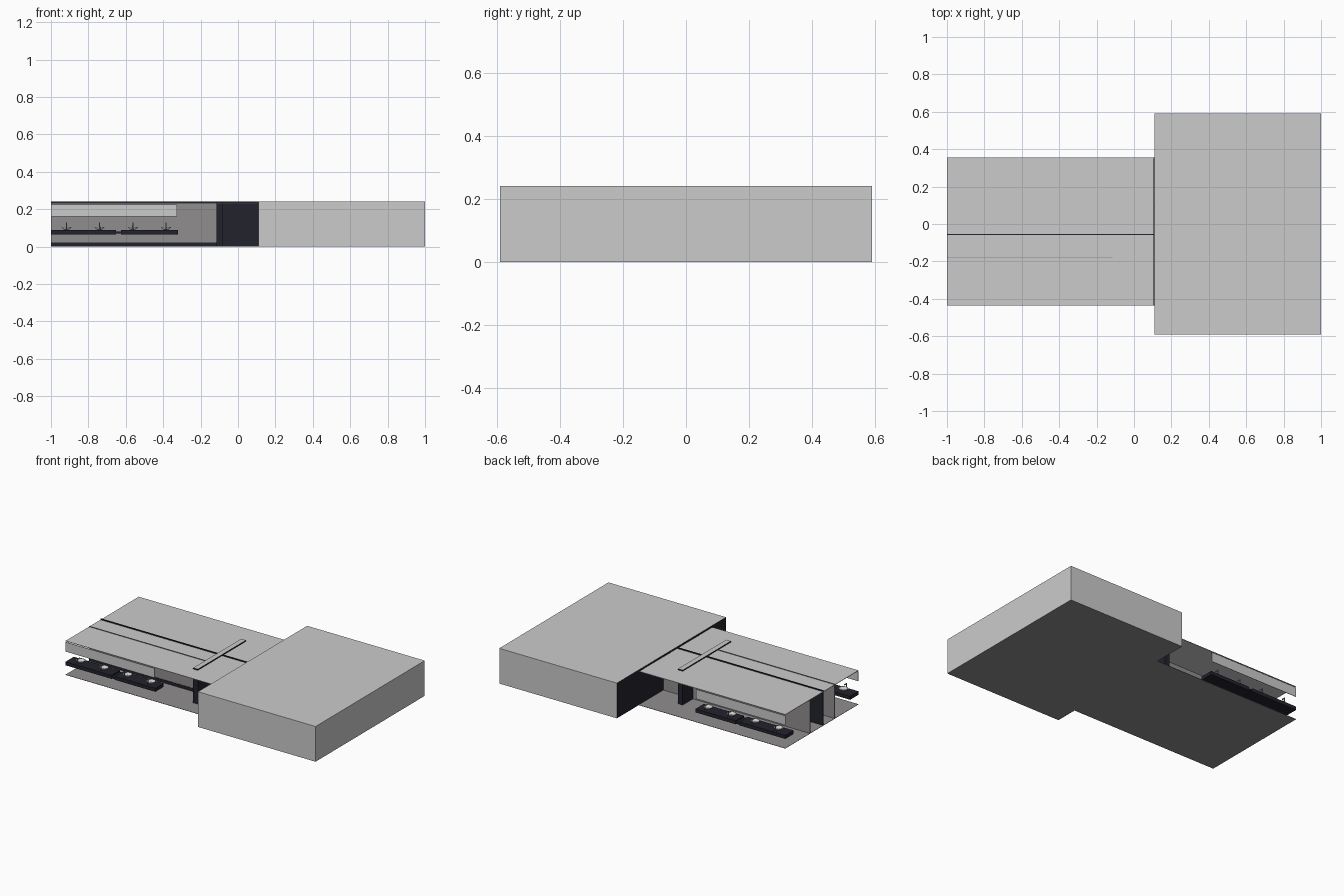
import bpy, bmesh, math

if "Cube" in bpy.data.objects:
    bpy.data.objects.remove(bpy.data.objects["Cube"])


def material(name, rgb):
    m = bpy.data.materials.new(name)
    m.diffuse_color = (*rgb, 1)
    m.use_nodes = True
    m.node_tree.nodes["Principled BSDF"].inputs["Base Color"].default_value = m.diffuse_color
    return m


LIGHT = material("light_grey", (0.6, 0.6, 0.6))
MID = material("mid_grey", (0.28, 0.27, 0.27))
DARK = material("dark_navy", (0.016, 0.016, 0.026))
CENTRE = -0.0405   # y of the wing's mirror line
HALF = 0.3955      # half width of the wing
TOP = 0.241


def finish(name, bm, *mats):
    me = bpy.data.meshes.new(name)
    bm.to_mesh(me)
    bm.free()
    for m in mats:
        me.materials.append(m)
    ob = bpy.data.objects.new(name, me)
    bpy.context.collection.objects.link(ob)
    return ob


def box(name, x, y, z, mat, rule=None, other=None):
    """Box from (min, max) pairs; faces matching the rule get the other material."""
    bm = bmesh.new()
    bmesh.ops.create_cube(bm, size=1)
    for v in bm.verts:
        v.co = [p[0] if c < 0 else p[1] for c, p in zip(v.co, (x, y, z))]
    bm.normal_update()
    if rule:
        for f in bm.faces:
            f.material_index = 1 if rule(f.normal) else 0
    return finish(name, bm, mat, *([other] if other else []))


def side_span(side, outer, inner):
    """y range at distances from the wing's mirror line."""
    return tuple(sorted((CENTRE + side * outer, CENTRE + side * inner)))


def lathe(name, x, y, profile, mat, sides=16):
    bm = bmesh.new()
    rings = [[bm.verts.new((x + r * math.cos(a), y + r * math.sin(a), z))
              for a in (2 * math.pi * i / sides for i in range(sides))]
             for r, z in profile]
    for lo, hi in zip(rings, rings[1:]):
        for i in range(sides):
            j = (i + 1) % sides
            bm.faces.new((lo[i], lo[j], hi[j], hi[i]))
    bm.faces.new(rings[0][::-1])
    bm.faces.new(rings[-1])
    ob = finish(name, bm, mat)
    for p in ob.data.polygons:
        p.use_smooth = len(p.vertices) == 4
    return ob


# Main hall: light shell, dark side towards the wing, mid grey underside
hall = box("main_hall", (0.11, 1), (-0.59, 0.59), (0, TOP), LIGHT,
           lambda n: n.z < -0.5, MID)
hall.data.materials.append(DARK)
for p in hall.data.polygons:
    if p.normal.x < -0.5:
        p.material_index = 2

# Wing floor and roof sheets
wing_y = (CENTRE - HALF, CENTRE + HALF)
box("wing_floor", (-1, 0.11), wing_y, (0, 0.002), MID)
box("wing_roof", (-1, 0.105), wing_y, (0.230, 0.233), LIGHT)

# Dark spine wall along the corridor, rising just above the roof
box("spine_wall", (-1, 0.11), (-0.058, -0.054), (0.002, TOP), DARK)

# Cross wall closing the corridors, with a light cap
box("cross_wall", (-0.115, -0.08), (-0.32, 0.20), (0.002, TOP), DARK,
    lambda n: n.z > 0.5, LIGHT)

# Corridor side walls with dark skirting
box("front_corridor_wall", (-1, -0.11), (-0.182, -0.179), (0.002, 0.237), MID)
box("front_skirting", (-1, -0.115), (-0.185, -0.182), (0.002, 0.022), DARK)
box("back_corridor_wall", (-1, 0.11), (0.085, 0.088), (0.002, 0.231), MID)

# Washrooms on both sides of the wing
basin_profile = [(0.008, 0.088), (0.014, 0.092), (0.030, 0.106),
                 (0.027, 0.106), (0.012, 0.095)]
for side, label in ((-1, "front"), (1, "back")):
    # Long mirror on the outer side
    box(label + "_mirror", (-1, -0.325), side_span(side, HALF, HALF - 0.003),
        (0.16, 0.225), LIGHT)
    # Counter in two lengths with a thin joint
    y = side_span(side, HALF, HALF - 0.09)
    for k, x in enumerate(((-1, -0.652), (-0.625, -0.32))):
        box(f"{label}_counter_{k + 1}", x, y, (0.066, 0.09), DARK)
    box(label + "_counter_joint", (-0.652, -0.625), y, (0.07, 0.08), DARK)
    # Basins with taps
    for k, x in enumerate((-0.917, -0.74, -0.562, -0.385)):
        yb = CENTRE + side * (HALF - 0.045)
        yt = CENTRE + side * (HALF - 0.012)
        lathe(f"{label}_basin_{k + 1}", x, yb, basin_profile, LIGHT)
        lathe(f"{label}_tap_{k + 1}", x, yt, [(0.004, 0.09), (0.003, 0.128)], MID, 8)
        box(f"{label}_spout_{k + 1}", (x - 0.003, x + 0.003),
            side_span(side, HALF - 0.012, HALF - 0.034), (0.122, 0.127), MID)
